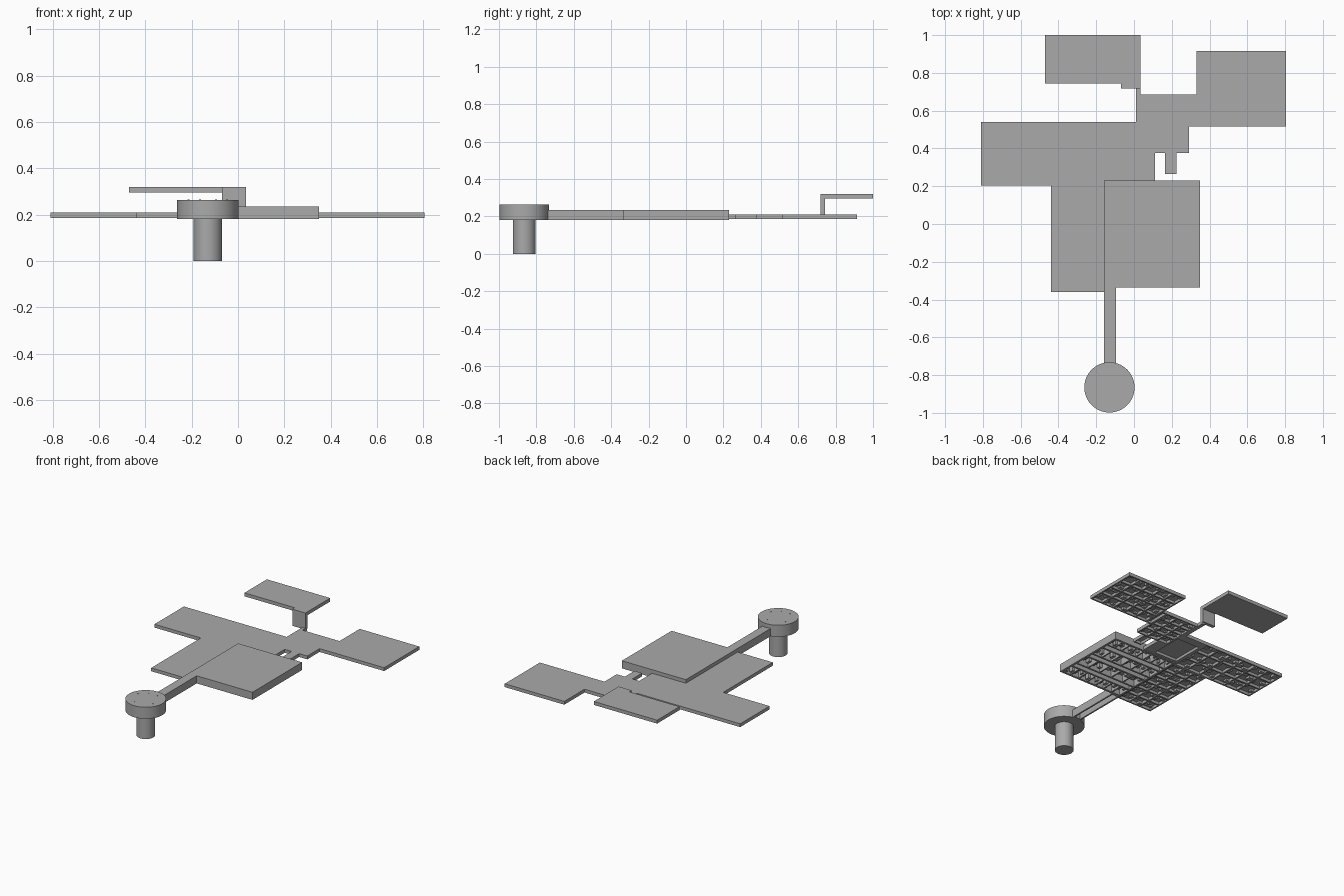
import bpy, bmesh, math, random
from mathutils import Matrix, Vector

if "Cube" in bpy.data.objects:
    bpy.data.objects.remove(bpy.data.objects["Cube"])

random.seed(4)
grey = bpy.data.materials.new("plain grey")
grey.diffuse_color = (0.4, 0.4, 0.4, 1)
grey.use_nodes = True
grey.node_tree.nodes["Principled BSDF"].inputs["Base Color"].default_value = grey.diffuse_color


def finish(bm, name):
    bmesh.ops.recalc_face_normals(bm, faces=bm.faces)
    me = bpy.data.meshes.new(name)
    bm.to_mesh(me)
    bm.free()
    me.materials.append(grey)
    ob = bpy.data.objects.new(name, me)
    bpy.context.collection.objects.link(ob)
    return ob


def boxes(name, items):
    """One object from boxes given as (x0, x1, y0, y1, z0, z1)."""
    bm = bmesh.new()
    for x0, x1, y0, y1, z0, z1 in items:
        m = Matrix.Translation(((x0 + x1) / 2, (y0 + y1) / 2, (z0 + z1) / 2))
        s = Matrix.Diagonal((x1 - x0, y1 - y0, z1 - z0, 1))
        bmesh.ops.create_cube(bm, size=1, matrix=m @ s)
    return finish(bm, name)


def slab(name, outline, z0, z1):
    bm = bmesh.new()
    face = bm.faces.new([bm.verts.new((x, y, z0)) for x, y in outline])
    new = bmesh.ops.extrude_face_region(bm, geom=[face])["geom"]
    bmesh.ops.translate(bm, vec=Vector((0, 0, z1 - z0)),
                        verts=[v for v in new if isinstance(v, bmesh.types.BMVert)])
    return finish(bm, name)


def grid(x0, x1, nx, y0, y1, ny, wall=0.011):
    """Room rectangles inside a region, separated by walls."""
    dx, dy = (x1 - x0) / nx, (y1 - y0) / ny
    h = wall / 2
    return [(x0 + i * dx + h, x0 + (i + 1) * dx - h, y0 + j * dy + h, y0 + (j + 1) * dy - h)
            for i in range(nx) for j in range(ny)]


def hollow(ob, rooms, z0, roof):
    """Cut rooms up into the underside, leaving walls and a roof."""
    cutter = boxes("room_cutter", [(*r, z0 - 0.02, roof) for r in rooms])
    cutter.hide_render = True
    mod = ob.modifiers.new("rooms", "BOOLEAN")
    mod.operation, mod.solver, mod.object = "DIFFERENCE", "EXACT", cutter
    bpy.context.view_layer.objects.active = ob
    bpy.ops.object.modifier_apply(modifier=mod.name)
    bpy.data.objects.remove(cutter)


def furnish(name, rooms, z0, roof):
    """Small blocks along the room walls."""
    items = []
    for x0, x1, y0, y1 in rooms:
        w, d = x1 - x0, y1 - y0
        for k in range(2):
            bw, bd = w * random.uniform(0.2, 0.4), d * random.uniform(0.2, 0.4)
            bx = x0 + 0.002 if k == 0 else x1 - bw - 0.002
            by = random.uniform(y0 + 0.002, y1 - bd - 0.002)
            items.append((bx, bx + bw, by, by + bd,
                          z0 + (roof - z0) * random.uniform(0.05, 0.5), roof + 0.002))
    boxes(name, items)


# wings and hub: one flat storey, open below
Z, ROOF, TOP = 0.185, 0.204, 0.209
outline = [(-.81, .205), (-.44, .205), (-.44, -.36), (-.16, -.36), (-.16, .23), (.11, .23),
           (.11, .375), (.165, .375), (.165, .265), (.225, .265), (.225, .375), (.29, .375),
           (.29, .515), (.805, .515), (.805, .915), (.33, .915), (.33, .685), (.035, .685),
           (.035, .735), (.01, .735), (.01, .54), (-.81, .54)]
wings = slab("wings_and_hub", outline, Z, TOP)
rooms = (grid(-.805, -.17, 6, .21, .535, 3)            # left wing
         + grid(-.435, -.165, 3, -.355, .20, 6)        # lower wing
         + grid(.335, .80, 5, .52, .91, 4)             # right wing
         + grid(.04, .285, 3, .38, .68, 4, .009))      # hub
hall = [(-.15, .03, .25, .48), (.17, .22, .275, .37), (.296, .326, .525, .675)]
hollow(wings, rooms + hall, Z, ROOF)
furnish("wing_furniture", rooms, Z, ROOF)

# main block with corridor rows, plus the channel to the tower
Z2, ROOF2, TOP2 = 0.18, 0.228, 0.235
main = slab("main_block_and_bridge",
            [(-.16, -.75), (-.095, -.75), (-.095, -.335), (.35, -.335), (.35, .23), (-.16, .23)],
            Z2, TOP2)
cells = (grid(-.15, .34, 8, .13, .22, 1, .01) + grid(-.15, .34, 6, -.02, .08, 1, .01)
         + grid(-.15, .34, 5, -.18, -.07, 1, .01) + grid(-.15, .34, 7, -.325, -.23, 1, .01))
corridors = [(-.145, .335, .088, .124), (-.145, .335, -.062, -.028),
             (-.145, .335, -.222, -.188), (-.149, -.106, -.725, -.345)]
hollow(main, cells + corridors, Z2, ROOF2)
furnish("main_block_furniture", cells, Z2, ROOF2)

# raised deck on its leg
boxes("raised_deck", [(-.47, .035, .745, 1.0, .295, .32), (-.07, .035, .718, .745, .295, .32)])
boxes("deck_leg", [(-.07, .035, .718, .742, .20, .295)])


# round tower: head, stem and ring of studs
def cylinder(name, r, z0, z1, x=-.13, y=-.865, n=64):
    bm = bmesh.new()
    bmesh.ops.create_cone(bm, cap_ends=True, segments=n, radius1=r, radius2=r, depth=z1 - z0,
                          matrix=Matrix.Translation((x, y, (z0 + z1) / 2)))
    ob = finish(bm, name)
    bpy.ops.object.select_all(action="DESELECT")
    ob.select_set(True)
    bpy.context.view_layer.objects.active = ob
    bpy.ops.object.shade_smooth_by_angle(angle=math.radians(30))


cylinder("tower_head", .133, .18, .263)
cylinder("tower_stem", .061, 0, .182)
for i in range(8):
    a = math.tau * (i + .5) / 8
    cylinder("tower_stud", .005, .26, .265, -.13 + .09 * math.cos(a), -.865 + .09 * math.sin(a), 10)
